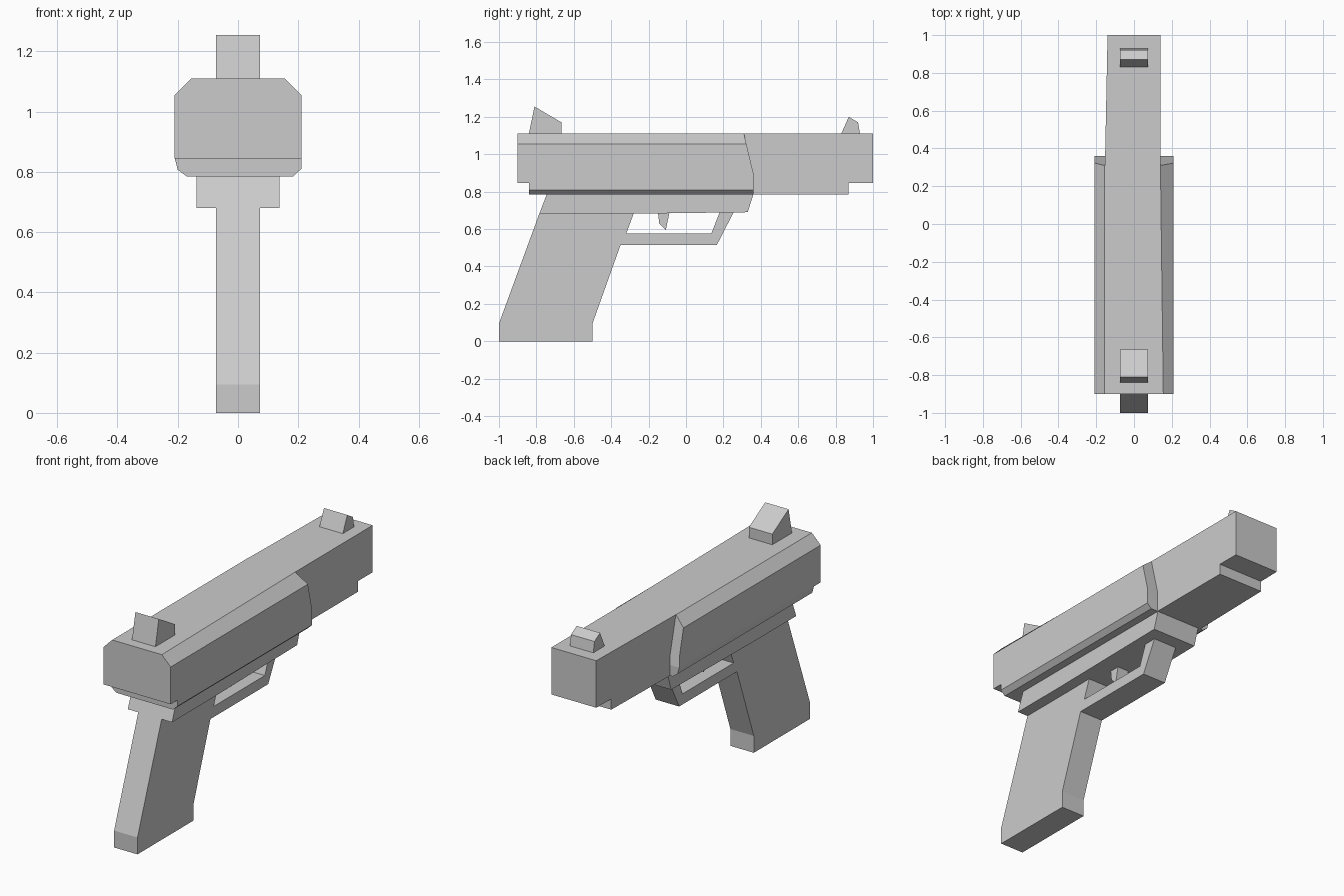
import bpy
import bmesh

cube = bpy.data.objects.get("Cube")
if cube:
    bpy.data.objects.remove(cube, do_unlink=True)

grey = bpy.data.materials.new("plain grey")
grey.use_nodes = True
grey.diffuse_color = (0.6, 0.6, 0.6, 1)
grey.node_tree.nodes["Principled BSDF"].inputs["Base Color"].default_value = (0.6, 0.6, 0.6, 1)


def prism(name, end_a, end_b):
    """Bridge two matching outlines and cap both ends with flat faces."""
    bm = bmesh.new()
    a = [bm.verts.new(p) for p in end_a]
    b = [bm.verts.new(p) for p in end_b]
    bm.faces.new(a)
    bm.faces.new(b)
    n = len(a)
    for i in range(n):
        j = (i + 1) % n
        bm.faces.new((a[i], a[j], b[j], b[i]))
    bmesh.ops.recalc_face_normals(bm, faces=bm.faces)
    mesh = bpy.data.meshes.new(name)
    bm.to_mesh(mesh)
    bm.free()
    mesh.materials.append(grey)
    obj = bpy.data.objects.new(name, mesh)
    bpy.context.collection.objects.link(obj)
    return obj


def side_plate(name, profile, half):
    """Extrude a (y, z) side profile symmetrically across x."""
    return prism(name, [(-half, y, z) for y, z in profile],
                 [(half, y, z) for y, z in profile])


def nose_y(z):
    """Raked front edge of the rear slide cover."""
    return 0.36 if z < 0.9 else 0.36 - (z - 0.9) * 0.24


def slide_part(name, section, rear):
    """Run an (x, z) cross-section from the rear to the raked front edge."""
    return prism(name, [(x, rear, z) for x, z in section],
                 [(min(x, 0.14) if z > 1.1 else x, nose_y(z), z) for x, z in section])


# Rear slide cover: chamfered upper block, then the shorter lower lip
slide_part("slide_cover", [(-0.21, 0.845), (0.21, 0.845), (0.21, 0.9), (0.21, 1.055),
                           (0.155, 1.11), (-0.155, 1.11), (-0.21, 1.055), (-0.21, 0.9)], -0.9)
slide_part("slide_lip", [(-0.21, 0.845), (-0.2, 0.807), (-0.17, 0.785),
                         (0.183, 0.785), (0.21, 0.81), (0.21, 0.845)], -0.84)

# Narrow front slide with a stepped underside, its right face slightly tapered
front = side_plate("front_slide", [(nose_y(1.11), 1.11), (0.36, 0.9), (0.36, 0.785),
                                   (0.87, 0.785), (0.87, 0.845), (1, 0.845), (1, 1.11)], 0.14)
for v in front.data.vertices:
    if v.co.x < 0:
        v.co.x -= 0.02 * (1 - v.co.y)

# Frame rail under the slide
side_plate("frame_rail", [(-0.745, 0.785), (-0.785, 0.68), (-0.45, 0.68),
                          (0.33, 0.69), (0.36, 0.785)], 0.138)

# Grip and trigger guard share one outline
side_plate("grip_and_guard", [(-0.785, 0.68), (-1, 0.095), (-1, 0), (-0.5, 0), (-0.5, 0.095),
                              (-0.35, 0.515), (0.165, 0.515), (0.255, 0.69), (0.18, 0.69),
                              (0.135, 0.575), (-0.32, 0.575), (-0.28, 0.682)], 0.073)

side_plate("trigger", [(-0.15, 0.69), (-0.143, 0.63), (-0.108, 0.595), (-0.088, 0.69)], 0.035)

# Sights
side_plate("rear_sight", [(-0.84, 1.11), (-0.81, 1.255), (-0.665, 1.17), (-0.665, 1.11)], 0.073)
side_plate("front_sight", [(0.83, 1.11), (0.87, 1.2), (0.92, 1.17), (0.93, 1.11)], 0.073)
